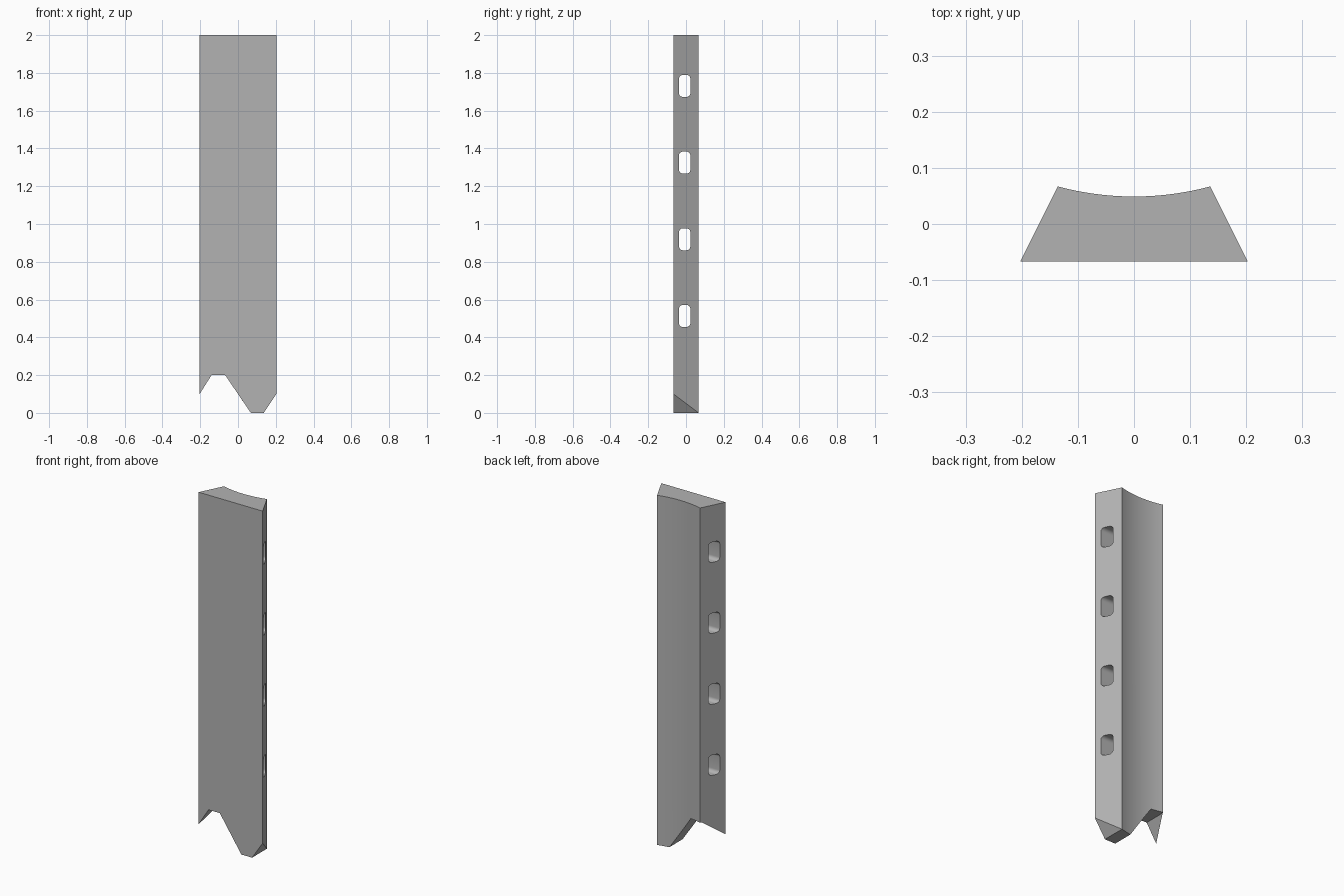
import bpy, bmesh, math
from mathutils import Vector

default = bpy.data.objects.get("Cube")
if default:
    bpy.data.objects.remove(default, do_unlink=True)

grey = bpy.data.materials.new("mid grey")
grey.use_nodes = True
colour = (0.45, 0.45, 0.45, 1)
grey.diffuse_color = colour
grey.node_tree.nodes["Principled BSDF"].inputs["Base Color"].default_value = colour


def prism(name, points, direction):
    """Extrude a closed outline of 3D points along a direction."""
    bm = bmesh.new()
    face = bm.faces.new([bm.verts.new(p) for p in points])
    new = bmesh.ops.extrude_face_region(bm, geom=[face])["geom"]
    bmesh.ops.translate(bm, vec=Vector(direction),
                        verts=[g for g in new if isinstance(g, bmesh.types.BMVert)])
    bmesh.ops.recalc_face_normals(bm, faces=bm.faces)
    mesh = bpy.data.meshes.new(name)
    bm.to_mesh(mesh)
    bm.free()
    mesh.materials.append(grey)
    obj = bpy.data.objects.new(name, mesh)
    bpy.context.collection.objects.link(obj)
    return obj


def cut(target, cutter, operation):
    """Apply a boolean and remove the cutter."""
    mod = target.modifiers.new("cut", 'BOOLEAN')
    mod.object, mod.operation, mod.solver = cutter, operation, 'EXACT'
    bpy.context.view_layer.objects.active = target
    bpy.ops.object.modifier_apply(modifier=mod.name)
    cutter.hide_render = True
    bpy.data.objects.remove(cutter, do_unlink=True)


# Stave: trapezoid section with a shallow hollow back
half_back, edge_y, dip, steps = 0.136, 0.067, 0.018, 24
radius = (half_back ** 2 + dip ** 2) / (2 * dip)
sweep = math.asin(half_back / radius)
section = [(-0.203, -edge_y, -0.1), (0.203, -edge_y, -0.1)]
for i in range(steps + 1):
    a = sweep * (1 - 2 * i / steps)
    section.append((radius * math.sin(a),
                    edge_y - dip + radius * (1 - math.cos(a)), -0.1))
stave = prism("stave", section, (0, 0, 2.1))

# Interlocking notch and tooth at the foot
foot = [(-0.266, 0), (-0.14, 0.2), (-0.068, 0.2), (0.068, 0),
        (0.136, 0), (0.269, 0.2), (0.269, 2.2), (-0.266, 2.2)]
cut(stave, prism("foot_outline", [(x, -0.3, z) for x, z in foot], (0, 0.6, 0)),
    'INTERSECT')

# Rounded slots running through both sides
r, half_w, half_h = 0.02, 0.03, 0.058
for n in range(4):
    slot = []
    for quarter, (sy, sz) in enumerate([(1, 1), (-1, 1), (-1, -1), (1, -1)]):
        for i in range(7):
            a = math.pi / 2 * (quarter + i / 6)
            slot.append((-0.4, -0.007 + sy * (half_w - r) + r * math.cos(a),
                         0.513 + 0.406 * n + sz * (half_h - r) + r * math.sin(a)))
    cut(stave, prism("slot_cutter", slot, (0.8, 0, 0)), 'DIFFERENCE')

bpy.ops.object.select_all(action='DESELECT')
stave.select_set(True)
bpy.context.view_layer.objects.active = stave
bpy.ops.object.shade_smooth_by_angle(angle=math.radians(25))
